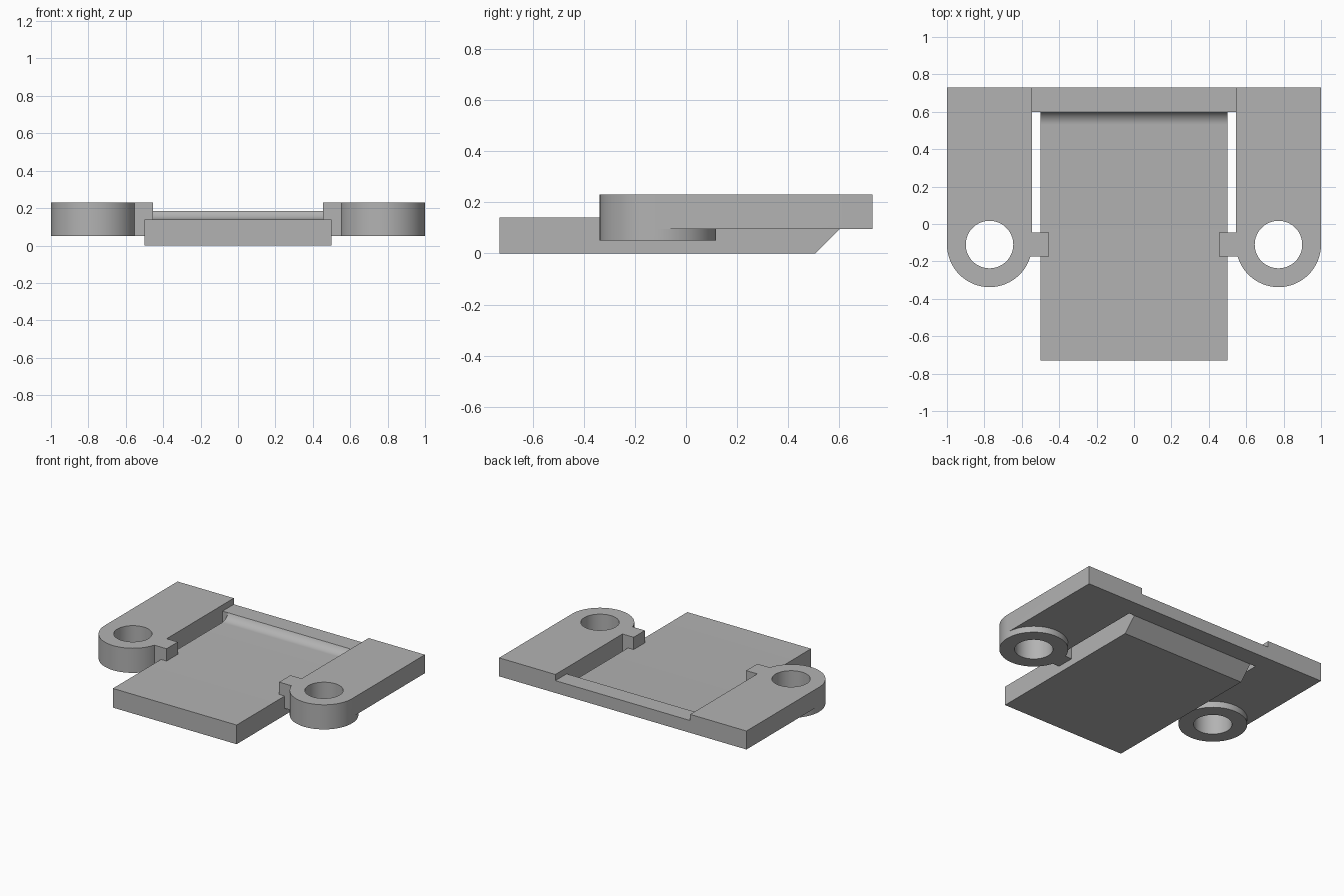
import bpy
import bmesh
import math
from mathutils import Matrix

if "Cube" in bpy.data.objects:
    bpy.data.objects.remove(bpy.data.objects["Cube"], do_unlink=True)

# One plain grey for everything
GREY = (0.45, 0.45, 0.45, 1)
grey = bpy.data.materials.new("plain grey")
grey.use_nodes = True
grey.diffuse_color = GREY
grey.node_tree.nodes["Principled BSDF"].inputs["Base Color"].default_value = GREY


def finish(name, bm):
    bmesh.ops.recalc_face_normals(bm, faces=bm.faces)
    mesh = bpy.data.meshes.new(name)
    bm.to_mesh(mesh)
    bm.free()
    mesh.materials.append(grey)
    obj = bpy.data.objects.new(name, mesh)
    bpy.context.collection.objects.link(obj)
    return obj


def box(name, x, y, z):
    bm = bmesh.new()
    bmesh.ops.create_cube(bm, size=1)
    for v in bm.verts:
        v.co = [lo + (c + 0.5) * (hi - lo) for c, (lo, hi) in zip(v.co, (x, y, z))]
    return finish(name, bm)


def cylinder(name, x, y, radius, z):
    bm = bmesh.new()
    bmesh.ops.create_cone(bm, cap_ends=True, segments=64, radius1=radius, radius2=radius,
                          depth=z[1] - z[0],
                          matrix=Matrix.Translation((x, y, sum(z) / 2)))
    return finish(name, bm)


def extrude_x(name, profile, half):
    bm = bmesh.new()
    face = bm.faces.new([bm.verts.new((-half, y, z)) for y, z in profile])
    new = bmesh.ops.extrude_face_region(bm, geom=[face])["geom"]
    bmesh.ops.translate(bm, vec=(2 * half, 0, 0),
                        verts=[g for g in new if isinstance(g, bmesh.types.BMVert)])
    return finish(name, bm)


def activate(obj):
    bpy.ops.object.select_all(action="DESELECT")
    obj.select_set(True)
    bpy.context.view_layer.objects.active = obj


def combine(obj, other, operation):
    mod = obj.modifiers.new("combine", "BOOLEAN")
    mod.operation, mod.object, mod.solver = operation, other, "EXACT"
    activate(obj)
    bpy.ops.object.modifier_apply(modifier=mod.name)
    bpy.data.objects.remove(other, do_unlink=True)


def smooth(obj):
    activate(obj)
    bpy.ops.object.shade_smooth_by_angle(angle=math.radians(30))


BACK, FRONT = 0.73, -0.73
UNDER, TOP, BAR_TOP, PLATE_TOP = 0.095, 0.23, 0.185, 0.14
INNER, BAR_Y = 0.545, 0.6

# Centre plate and back bar: one side profile with a fillet and a sloped underside
rise, run = BAR_TOP - PLATE_TOP, 0.07
radius = (run ** 2 + rise ** 2) / (2 * rise)
sweep = math.asin(run / radius)
fillet = [(BAR_Y - run + radius * math.sin(sweep * i / 10),
           PLATE_TOP + radius * (1 - math.cos(sweep * i / 10))) for i in range(11)]
plate = extrude_x("centre_plate",
                  [(FRONT, 0), (0.505, 0), (BAR_Y, UNDER), (BAR_Y, BAR_TOP)]
                  + fillet[-2::-1] + [(FRONT, PLATE_TOP)], 0.5)
smooth(plate)
box("back_bar", (-INNER, INNER), (BAR_Y, BACK), (UNDER, BAR_TOP))

# Side arm with a rounded boss, inner tab and through hole
eye_x, eye_y = (1 + INNER) / 2, -0.11
arm = box("side_arms", (INNER, 1), (eye_y, BACK), (UNDER, TOP))
combine(arm, cylinder("boss", eye_x, eye_y, (1 - INNER) / 2, (0.05, TOP)), "UNION")
combine(arm, box("tab", (0.455, 0.6), (-0.175, -0.045), (0.05, TOP)), "UNION")
combine(arm, cylinder("hole", eye_x, eye_y, 0.127, (-0.1, 0.4)), "DIFFERENCE")
smooth(arm)
arm.modifiers.new("mirror", "MIRROR").use_mirror_merge = False
